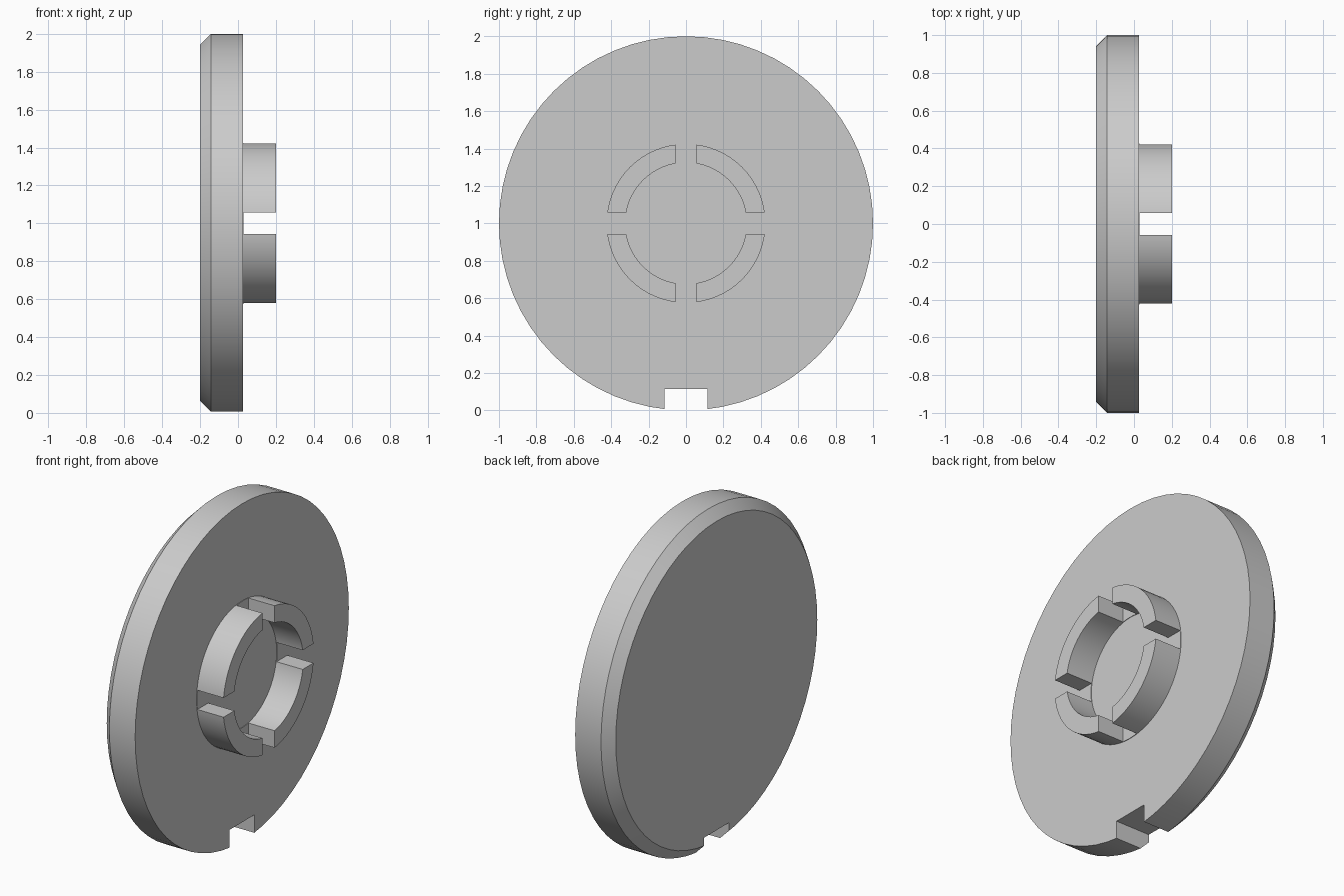
import bpy, bmesh, math
from mathutils import Vector

if "Cube" in bpy.data.objects:
    bpy.data.objects.remove(bpy.data.objects["Cube"])


def lathe(name, profile, closed, sides):
    """Spin (x, radius) points around the X axis through z = 1."""
    bm = bmesh.new()
    rings = []
    for x, r in profile:
        rings.append([bm.verts.new((x, r * math.sin(2 * math.pi * i / sides),
                                    1 + r * math.cos(2 * math.pi * i / sides)))
                      for i in range(sides)])
    pairs = list(zip(rings, rings[1:]))
    if closed:
        pairs.append((rings[-1], rings[0]))
    else:
        bm.faces.new(rings[0])
        bm.faces.new(rings[-1])
    for a, b in pairs:
        for i in range(sides):
            j = (i + 1) % sides
            bm.faces.new((a[i], a[j], b[j], b[i]))
    bmesh.ops.recalc_face_normals(bm, faces=bm.faces)
    me = bpy.data.meshes.new(name)
    bm.to_mesh(me)
    bm.free()
    ob = bpy.data.objects.new(name, me)
    bpy.context.collection.objects.link(ob)
    return ob


def cut(ob, lo, hi):
    """Subtract an axis-aligned box, then apply."""
    lo, hi = Vector(lo), Vector(hi)
    bpy.ops.mesh.primitive_cube_add(size=1, location=(lo + hi) / 2)
    box = bpy.context.object
    box.scale = hi - lo
    box.hide_render = True
    mod = ob.modifiers.new("cut", 'BOOLEAN')
    mod.operation = 'DIFFERENCE'
    mod.solver = 'EXACT'
    mod.object = box
    bpy.context.view_layer.objects.active = ob
    bpy.ops.object.modifier_apply(modifier=mod.name)
    bpy.data.objects.remove(box, do_unlink=True)


def smooth(ob):
    bpy.ops.object.select_all(action='DESELECT')
    ob.select_set(True)
    bpy.context.view_layer.objects.active = ob
    bpy.ops.object.shade_smooth_by_angle(angle=math.radians(30))


# Round plate with one chamfered rim and a notch at the bottom
plate = lathe("round_plate", [(-0.2, 0.943), (-0.143, 1), (0.026, 1)], False, 64)
cut(plate, (-0.5, -0.115, -0.2), (0.5, 0.115, 0.113))
smooth(plate)

# Raised collar split into four segments, leaving a thin lip in the gaps
collar = lathe("split_collar", [(0.01, 0.325), (0.2, 0.325), (0.2, 0.425), (0.01, 0.425)], True, 64)
gap = 0.057
cut(collar, (0.029, -gap, 0.4), (0.4, gap, 1.6))
cut(collar, (0.029, -0.6, 1 - gap), (0.4, 0.6, 1 + gap))
smooth(collar)
